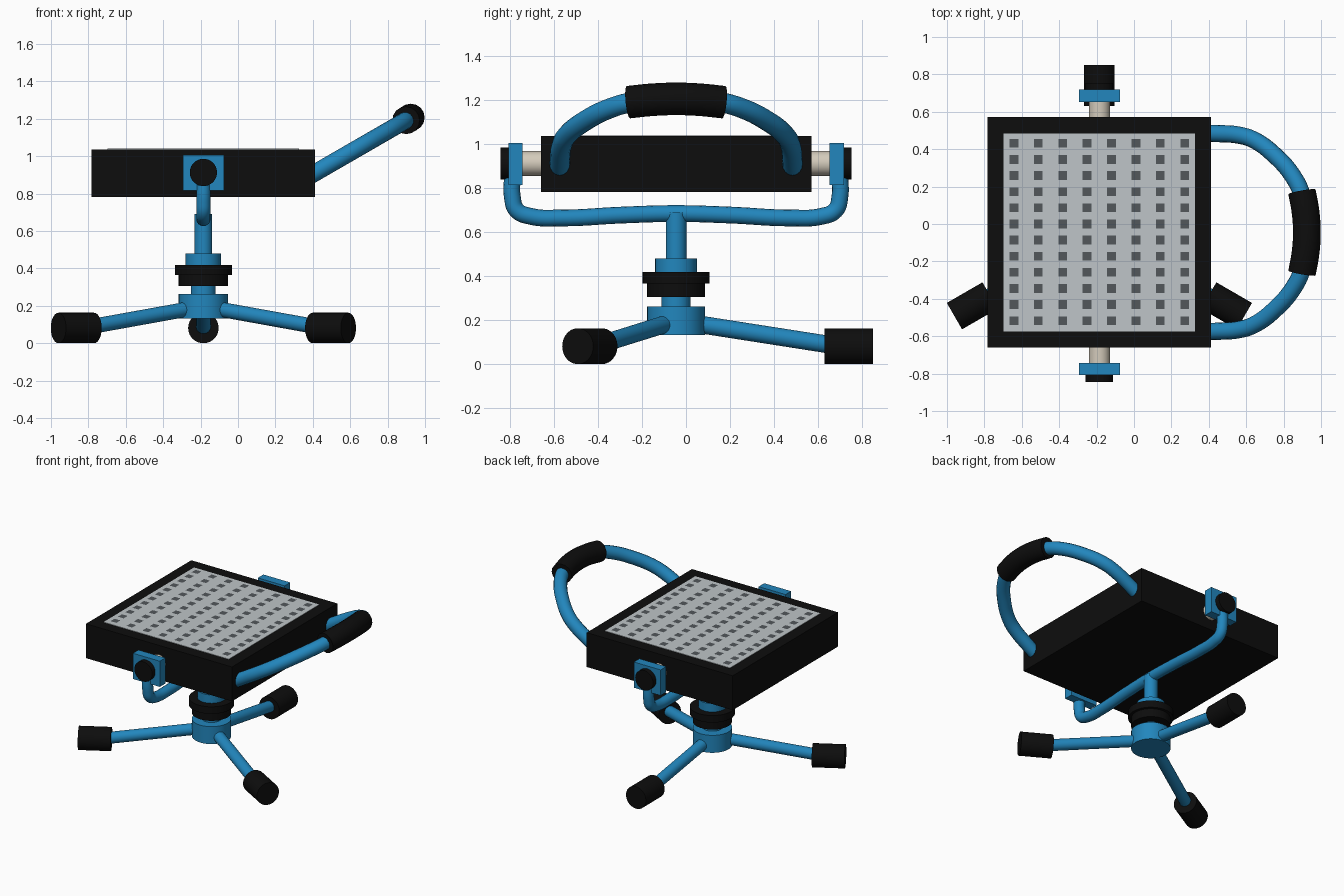
import bpy, bmesh, math
from mathutils import Vector

if "Cube" in bpy.data.objects:
    bpy.data.objects.remove(bpy.data.objects["Cube"])

CX, CY = -0.185, -0.045      # centre axis of the stand and lamp
PZ = 0.913                   # height of the tilt axis


def mat(name, col):
    m = bpy.data.materials.new(name)
    m.diffuse_color = (*col, 1)
    m.use_nodes = True
    m.node_tree.nodes["Principled BSDF"].inputs["Base Color"].default_value = m.diffuse_color
    return m


BLUE = mat("blue paint", (0.016, 0.24, 0.51))
BLACK = mat("black rubber", (0.004, 0.004, 0.004))
PANEL = mat("light grey panel", (0.52, 0.56, 0.58))
LED = mat("dark grey diode", (0.085, 0.095, 0.105))
CREAM = mat("cream spacer", (0.66, 0.60, 0.50))


def smooth(ob):
    bpy.ops.object.select_all(action='DESELECT')
    ob.select_set(True)
    bpy.context.view_layer.objects.active = ob
    bpy.ops.object.shade_smooth_by_angle(angle=math.radians(35))


def box(name, lo, hi, m):
    lo, hi = Vector(lo), Vector(hi)
    bpy.ops.mesh.primitive_cube_add(size=1, location=(lo + hi) / 2)
    ob = bpy.context.object
    ob.name = name
    ob.scale = hi - lo
    ob.data.materials.append(m)
    return ob


def cyl(name, a, b, r, m):
    a, b = Vector(a), Vector(b)
    bpy.ops.mesh.primitive_cylinder_add(vertices=40, radius=r, depth=(b - a).length,
                                        location=(a + b) / 2)
    ob = bpy.context.object
    ob.name = name
    ob.rotation_mode = 'QUATERNION'
    ob.rotation_quaternion = (b - a).to_track_quat('Z', 'Y')
    ob.data.materials.append(m)
    smooth(ob)
    return ob


def tube(name, pts, r, m):
    cu = bpy.data.curves.new(name, 'CURVE')
    cu.dimensions = '3D'
    cu.bevel_depth = r
    cu.bevel_resolution = 6
    cu.resolution_u = 8
    cu.use_fill_caps = True
    sp = cu.splines.new('BEZIER')
    sp.bezier_points.add(len(pts) - 1)
    for bp, p in zip(sp.bezier_points, pts):
        bp.co = p
        bp.handle_left_type = bp.handle_right_type = 'AUTO'
    ob = bpy.data.objects.new(name, cu)
    bpy.context.collection.objects.link(ob)
    cu.materials.append(m)
    bpy.ops.object.select_all(action='DESELECT')
    ob.select_set(True)
    bpy.context.view_layer.objects.active = ob
    bpy.ops.object.convert(target='MESH')
    smooth(bpy.context.object)


def mirrored(half):
    """half path (offset from centre, ...) ending on the centre line -> full path"""
    return half + [(-p[0], *p[1:]) for p in reversed(half[:-1])]


# Lamp housing
box("lamp_housing", (-0.783, -0.66, 0.783), (0.413, 0.572, 1.037), BLACK)
box("light_panel", (-0.699, -0.575, 1.034), (0.327, 0.484, 1.040), PANEL)

# Diode grid
bm = bmesh.new()
s = 0.0235
for i in range(8):
    for j in range(12):
        x, y = -0.642 + i * 0.1304, -0.517 + j * 0.0862
        bm.faces.new([bm.verts.new((x + dx * s, y + dy * s, 1.0425))
                      for dx, dy in ((-1, -1), (1, -1), (1, 1), (-1, 1))])
me = bpy.data.meshes.new("diodes")
bm.to_mesh(me)
bm.free()
me.materials.append(LED)
bpy.context.collection.objects.link(bpy.data.objects.new("diodes", me))

# Stand column: (name, z0, z1, radius, material)
for n, z0, z1, r, m in (("base_hub", 0.133, 0.262, 0.132, BLUE),
                        ("neck", 0.25, 0.32, 0.066, BLUE),
                        ("lower_collar", 0.305, 0.37, 0.132, BLACK),
                        ("upper_collar", 0.366, 0.418, 0.152, BLACK),
                        ("post_socket", 0.41, 0.48, 0.095, BLUE),
                        ("post", 0.47, 0.69, 0.047, BLUE)):
    cyl(n, (CX, CY, z0), (CX, CY, z1), r, m)

# Three legs with rubber feet
for k in range(3):
    a = math.radians(90 + 120 * k)

    def at(d, z):
        return (CX + d * math.cos(a), CY + d * math.sin(a), z)
    cyl(f"leg_{k + 1}", at(0.06, 0.188), at(0.72, 0.085), 0.04, BLUE)
    cyl(f"foot_{k + 1}", at(0.675, 0.0815), at(0.895, 0.0815), 0.0815, BLACK)

# Yoke tube
yoke = mirrored([(0.745, 0.86), (0.745, 0.76), (0.725, 0.70), (0.66, 0.672),
                 (0.52, 0.665), (0.25, 0.678), (0, 0.685)])
tube("yoke", [(CX, CY + o, z) for o, z in yoke], 0.038, BLUE)

# Tilt pivots on both sides
for side, sg in (("front", -1), ("back", 1)):
    def py(o):
        return CY + sg * o
    cyl(side + "_spacer", (CX, py(0.60), PZ), (CX, py(0.71), PZ), 0.056, CREAM)
    ys = sorted((py(0.698), py(0.763)))
    box(side + "_bracket", (CX - 0.11, ys[0], 0.816), (CX + 0.11, ys[1], 1.006), BLUE)
    cyl(side + "_knob", (CX, py(0.75), PZ), (CX, py(0.799), PZ), 0.073, BLACK)

# Carry handle, lying in a plane tilted 30 degrees
def tilt(path):
    return [(x, CY + o, 0.91 + (x - 0.41) * math.tan(math.radians(30))) for o, x in path]


tube("handle", tilt(mirrored([(0.53, 0.36), (0.528, 0.46), (0.52, 0.56), (0.495, 0.64),
                              (0.41, 0.755), (0.30, 0.85), (0.20, 0.898), (0, 0.924)])),
     0.046, BLUE)
tube("handle_grip", tilt(mirrored([(0.217, 0.898), (0.11, 0.917), (0, 0.924)])), 0.074, BLACK)
